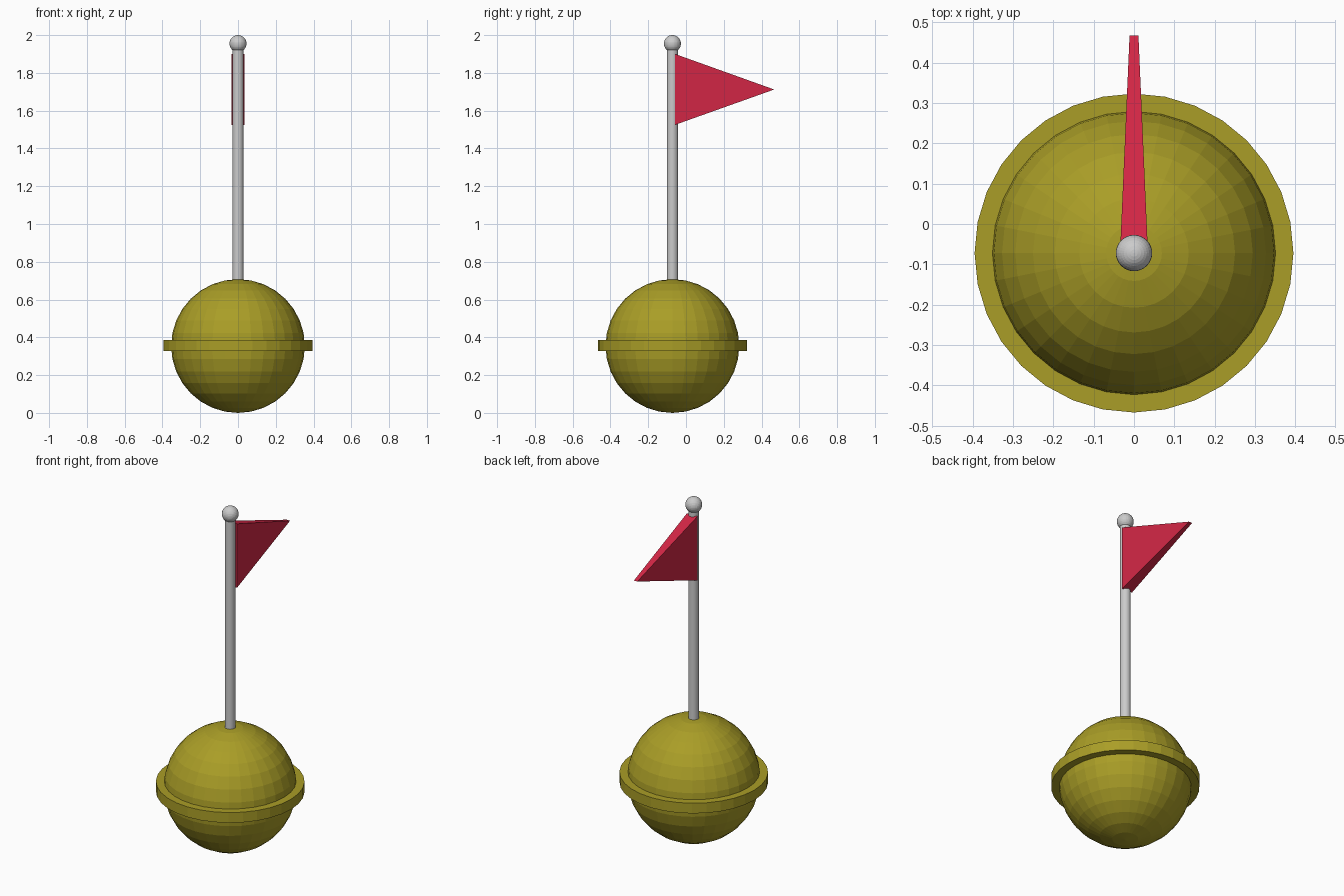
import bpy

if "Cube" in bpy.data.objects:
    bpy.data.objects.remove(bpy.data.objects["Cube"])

CY = -0.072      # y of the buoy axis
BODY_R = 0.354   # body sphere radius


def paint(obj, name, color):
    mat = bpy.data.materials.get(name) or bpy.data.materials.new(name)
    mat.diffuse_color = (*color, 1)
    mat.use_nodes = True
    mat.node_tree.nodes["Principled BSDF"].inputs["Base Color"].default_value = mat.diffuse_color
    obj.data.materials.append(mat)


def sphere(name, r, z):
    bpy.ops.mesh.primitive_uv_sphere_add(segments=32, ring_count=16, radius=r, location=(0, CY, z))
    bpy.context.object.name = name
    return bpy.context.object


def cylinder(name, r, z0, z1):
    bpy.ops.mesh.primitive_cylinder_add(vertices=32, radius=r, depth=z1 - z0,
                                        location=(0, CY, (z0 + z1) / 2))
    bpy.context.object.name = name
    return bpy.context.object


# Floating body with its belt flange
OLIVE = (0.40, 0.34, 0.02)
paint(sphere("float_body", BODY_R, BODY_R), "olive", OLIVE)
paint(cylinder("float_flange", 0.395, 0.327, 0.387), "olive", OLIVE)

# Mast and finial
cylinder("mast", 0.029, 0.69, 1.95)
sphere("mast_ball", 0.045, 1.955)

# Pennant: a solid wedge tapering to a short edge at the tip
y0, y1 = -0.058, 0.467
verts = [(-0.034, y0, 1.525), (0.034, y0, 1.525), (0.034, y0, 1.90), (-0.034, y0, 1.90),
         (-0.011, y1, 1.712), (0.011, y1, 1.712)]
faces = [(0, 1, 2, 3), (0, 4, 5, 1), (3, 2, 5, 4), (0, 3, 4), (1, 5, 2)]
mesh = bpy.data.meshes.new("pennant")
mesh.from_pydata(verts, [], faces)
pennant = bpy.data.objects.new("pennant", mesh)
bpy.context.collection.objects.link(pennant)
paint(pennant, "red", (0.65, 0.02, 0.06))
